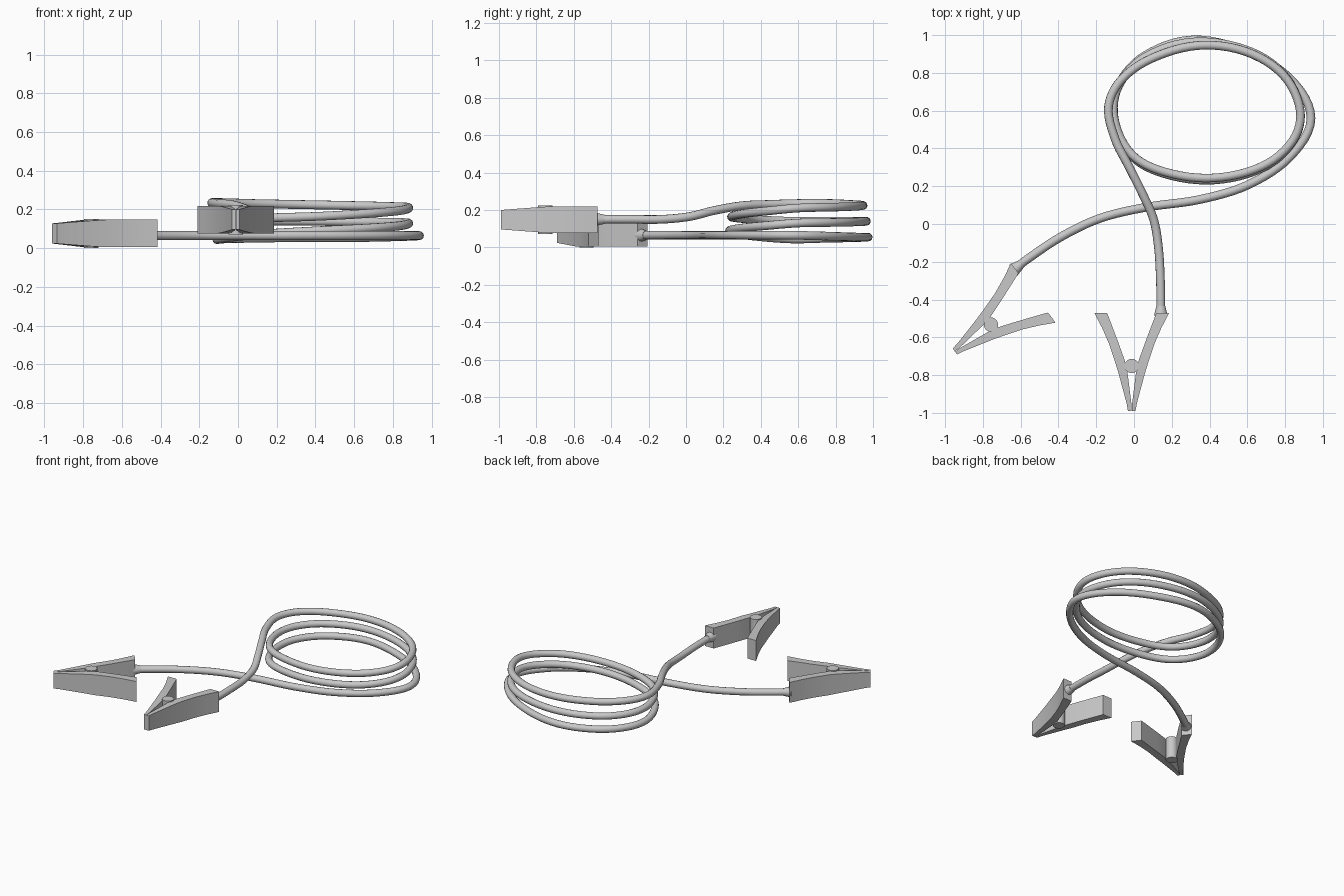
import bpy, bmesh, math
from mathutils import Vector, Matrix

if "Cube" in bpy.data.objects:
    bpy.data.objects.remove(bpy.data.objects["Cube"])

grey = bpy.data.materials.new("light grey")
grey.diffuse_color = (0.58, 0.58, 0.58, 1)
grey.use_nodes = True
grey.node_tree.nodes["Principled BSDF"].inputs["Base Color"].default_value = grey.diffuse_color


def finish(bm, name, matrix):
    bmesh.ops.recalc_face_normals(bm, faces=bm.faces)
    me = bpy.data.meshes.new(name)
    bm.to_mesh(me)
    bm.free()
    me.transform(matrix)
    me.materials.append(grey)
    ob = bpy.data.objects.new(name, me)
    bpy.context.collection.objects.link(ob)
    bpy.context.view_layer.objects.active = ob
    bpy.ops.object.select_all(action='DESELECT')
    ob.select_set(True)
    bpy.ops.object.shade_smooth_by_angle(angle=math.radians(30))
    return ob


# Clip arm sections: distance from tip, inner edge, outer edge, half height
SECTIONS = [(0, 0.001, 0.02, 0.052), (0.04, 0.002, 0.027, 0.055),
            (0.2, 0.022, 0.07, 0.067), (0.265, 0.036, 0.09, 0.071),
            (0.355, 0.068, 0.12, 0.071), (0.44, 0.1, 0.157, 0.071),
            (0.518, 0.13, 0.197, 0.071)]


def arm(name, side, matrix):
    bm = bmesh.new()
    rows = [[bm.verts.new((side * x, y, z))
             for x, z in ((a, -h), (b, -h), (b, h), (a, h))]
            for y, a, b, h in SECTIONS]
    for r, s in zip(rows, rows[1:]):
        for i in range(4):
            j = (i + 1) % 4
            bm.faces.new((r[i], r[j], s[j], s[i]))
    bm.faces.new(rows[0])
    bm.faces.new(rows[-1])
    finish(bm, name, matrix)


def cylinder(name, r1, r2, depth, matrix):
    bm = bmesh.new()
    bmesh.ops.create_cone(bm, cap_ends=True, segments=20, radius1=r1, radius2=r2, depth=depth)
    finish(bm, name, matrix)


def clip(name, tip, angle, cable_dir, cable_end):
    m = Matrix.Translation(tip) @ Matrix.Rotation(angle, 4, 'Z')
    arm(name + "_left_arm", -1, m)
    arm(name + "_right_arm", 1, m)
    # hinge pin between the arms
    cylinder(name + "_hinge", 0.038, 0.038, 0.152, m @ Matrix.Translation((0, 0.238, 0)))
    # tapered collar where the cable enters the arm
    d = Vector(cable_dir).normalized()
    rot = d.to_track_quat('Z', 'Y').to_matrix().to_4x4()
    cylinder(name + "_collar", 0.036, 0.024, 0.05,
             Matrix.Translation(Vector(cable_end) + d * 0.01) @ rot)


clip("side_clip", (-0.948, -0.675, 0.076), math.radians(-53.2),
     (0.75, 0.6, 0), (-0.627, -0.235, 0.065))
clip("front_clip", (-0.012, -0.99, 0.148), 0, (0, 1, 0), (0.142, -0.47, 0.15))

# Cable: lead in, two full turns of the coil, lead out
lead_in = [(-0.64, -0.245, 0.065), (-0.57, -0.19, 0.065), (-0.39, -0.07, 0.065),
           (-0.18, 0.03, 0.065), (0.06, 0.088, 0.065), (0.35, 0.13, 0.065),
           (0.61, 0.21, 0.065), (0.83, 0.36, 0.065), (0.937, 0.56, 0.065),
           (0.83, 0.765, 0.06), (0.59, 0.915, 0.055)]
ring = [(0.31, 0.965), (0.06, 0.885), (-0.08, 0.735), (-0.105, 0.56),
        (-0.015, 0.37), (0.16, 0.275), (0.42, 0.242), (0.68, 0.305),
        (0.84, 0.44), (0.88, 0.6), (0.79, 0.79), (0.59, 0.915)]
heights = [0.055, 0.045, 0.09, 0.13, 0.14, 0.14, 0.165, 0.21, 0.225]
lead_out = [(0.34, 0.945, 0.225), (0.09, 0.875, 0.23), (-0.07, 0.76, 0.235),
            (-0.135, 0.62, 0.235), (-0.1, 0.45, 0.23), (-0.025, 0.3, 0.223),
            (0.05, 0.15, 0.197), (0.105, 0.02, 0.165), (0.13, -0.13, 0.15),
            (0.14, -0.3, 0.15), (0.142, -0.48, 0.15)]
coil = []
for i in range(24):
    x, y = ring[i % 12]
    s = 1.025 - 0.03 * (i // 12)
    q, f = i // 3, (i % 3) / 3
    z = heights[q] * (1 - f) + heights[q + 1] * f
    coil.append((0.39 + (x - 0.39) * (1 if i else s), 0.6 + (y - 0.6) * s, z))
points = lead_in + coil + lead_out

cu = bpy.data.curves.new("cable", 'CURVE')
cu.dimensions = '3D'
cu.bevel_depth = 0.023
cu.bevel_resolution = 4
cu.resolution_u = 6
cu.use_fill_caps = True
sp = cu.splines.new('BEZIER')
sp.bezier_points.add(len(points) - 1)
for k, bp in enumerate(sp.bezier_points):
    # handles follow the neighbouring points for an even flow
    p = Vector(points[k])
    a = Vector(points[max(k - 1, 0)])
    b = Vector(points[min(k + 1, len(points) - 1)])
    t = (b - a).normalized()
    bp.handle_left_type = bp.handle_right_type = 'FREE'
    bp.co = p
    bp.handle_left = p - t * (p - a).length / 3
    bp.handle_right = p + t * (b - p).length / 3
cu.materials.append(grey)
cable = bpy.data.objects.new("cable", cu)
bpy.context.collection.objects.link(cable)
bpy.ops.object.select_all(action='DESELECT')
cable.select_set(True)
bpy.context.view_layer.objects.active = cable
bpy.ops.object.convert(target='MESH')
bpy.ops.object.shade_smooth_by_angle(angle=math.radians(40))
